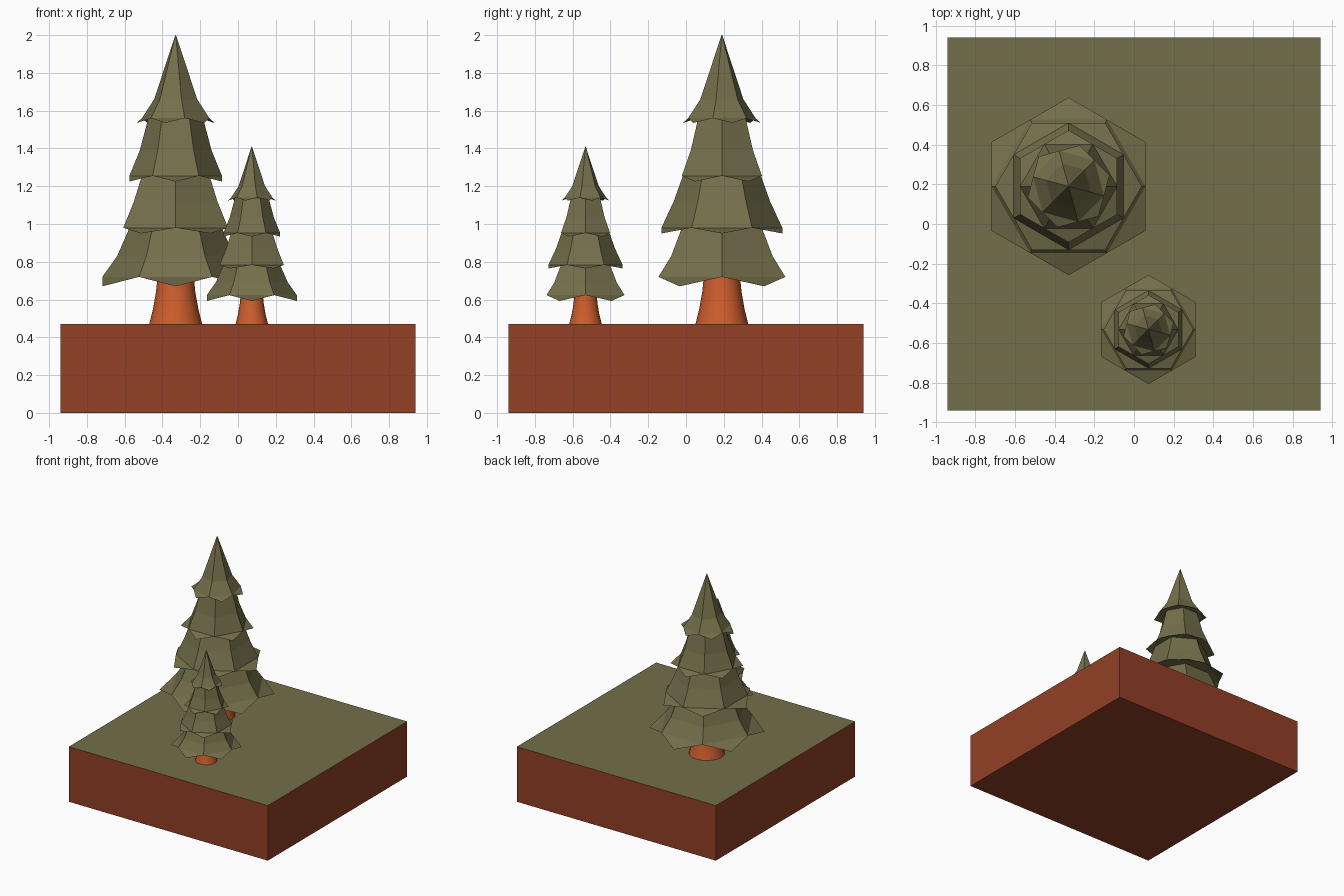
import bpy, bmesh, math
from mathutils import Vector

if "Cube" in bpy.data.objects:
    bpy.data.objects.remove(bpy.data.objects["Cube"])


def material(name, rgb):
    m = bpy.data.materials.new(name)
    m.diffuse_color = (*rgb, 1)
    m.use_nodes = True
    m.node_tree.nodes["Principled BSDF"].inputs["Base Color"].default_value = m.diffuse_color
    return m


GREEN = material("olive green", (0.175, 0.158, 0.070))
SOIL = material("soil brown", (0.29, 0.050, 0.019))
BARK = material("bark orange", (0.62, 0.110, 0.025))
GROUND = 0.47


def finish(bm, name, *mats):
    mesh = bpy.data.meshes.new(name)
    bm.to_mesh(mesh)
    bm.free()
    for m in mats:
        mesh.materials.append(m)
    ob = bpy.data.objects.new(name, mesh)
    bpy.context.collection.objects.link(ob)
    return ob


def ring(bm, r, z, n, turn=0.0):
    return [bm.verts.new((r * math.cos(turn + i * math.tau / n),
                          r * math.sin(turn + i * math.tau / n), z)) for i in range(n)]


def bridge(bm, a, b):
    n = len(a)
    return [bm.faces.new((a[i], a[(i + 1) % n], b[(i + 1) % n], b[i])) for i in range(n)]


# Ground block: grass on the upward face, soil elsewhere
bm = bmesh.new()
bmesh.ops.create_cube(bm, size=1)
for v in bm.verts:
    v.co = Vector((v.co.x * 1.88, v.co.y * 1.88, (v.co.z + 0.5) * GROUND))
bm.normal_update()
for f in bm.faces:
    f.material_index = 1 if f.normal.z > 0.5 else 0
finish(bm, "ground_block", SOIL, GREEN)

# Foliage tiers: turn in degrees, droop of the points, (radius, height) from rim to top
TIERS = [
    (0, 0.05, [(0.388, 0.72), (0.31, 0.83), (0.24, 0.99), (0.20, 1.06)]),
    (30, 0.03, [(0.32, 0.98), (0.255, 1.12), (0.205, 1.26), (0.17, 1.33)]),
    (0, 0.03, [(0.245, 1.255), (0.19, 1.39), (0.145, 1.56), (0.11, 1.64)]),
    (45, 0.025, [(0.185, 1.56), (0.118, 1.66), (0.002, 2.0)]),
]


def foliage_tier(bm, turn, droop, profile):
    turn = math.radians(turn)
    rings = [ring(bm, r, z - GROUND, 6, turn) for r, z in profile]
    for a, b in zip(rings, rings[1:]):
        bridge(bm, a, b)
    bm.faces.new(rings[-1])
    bm.faces.new(rings[0][::-1])
    # Drooping triangular points between the rim corners
    r, z = profile[0]
    tips = ring(bm, r / math.cos(math.pi / 6), z - droop - GROUND, 6, turn + math.pi / 6)
    for i in range(6):
        bm.faces.new((rings[0][i], tips[i], rings[0][(i + 1) % 6]))


def tree(name, x, y, scale):
    # Flared trunk
    bm = bmesh.new()
    trunk = [(0.14, 0.0), (0.12, 0.08), (0.104, 0.17), (0.094, 0.27), (0.09, 0.4)]
    rings = [ring(bm, r, z, 16) for r, z in trunk]
    for a, b in zip(rings, rings[1:]):
        for f in bridge(bm, a, b):
            f.smooth = True
    bm.faces.new(rings[0][::-1])
    bm.faces.new(rings[-1])
    parts = [finish(bm, name + "_trunk", BARK)]
    # Stacked needle skirts
    bm = bmesh.new()
    for t in TIERS:
        foliage_tier(bm, *t)
    parts.append(finish(bm, name + "_foliage", GREEN))
    for p in parts:
        p.location = (x, y, GROUND)
        p.scale = (scale,) * 3


tree("large_tree", -0.33, 0.19, 1.0)
tree("small_tree", 0.073, -0.532, 0.614)
